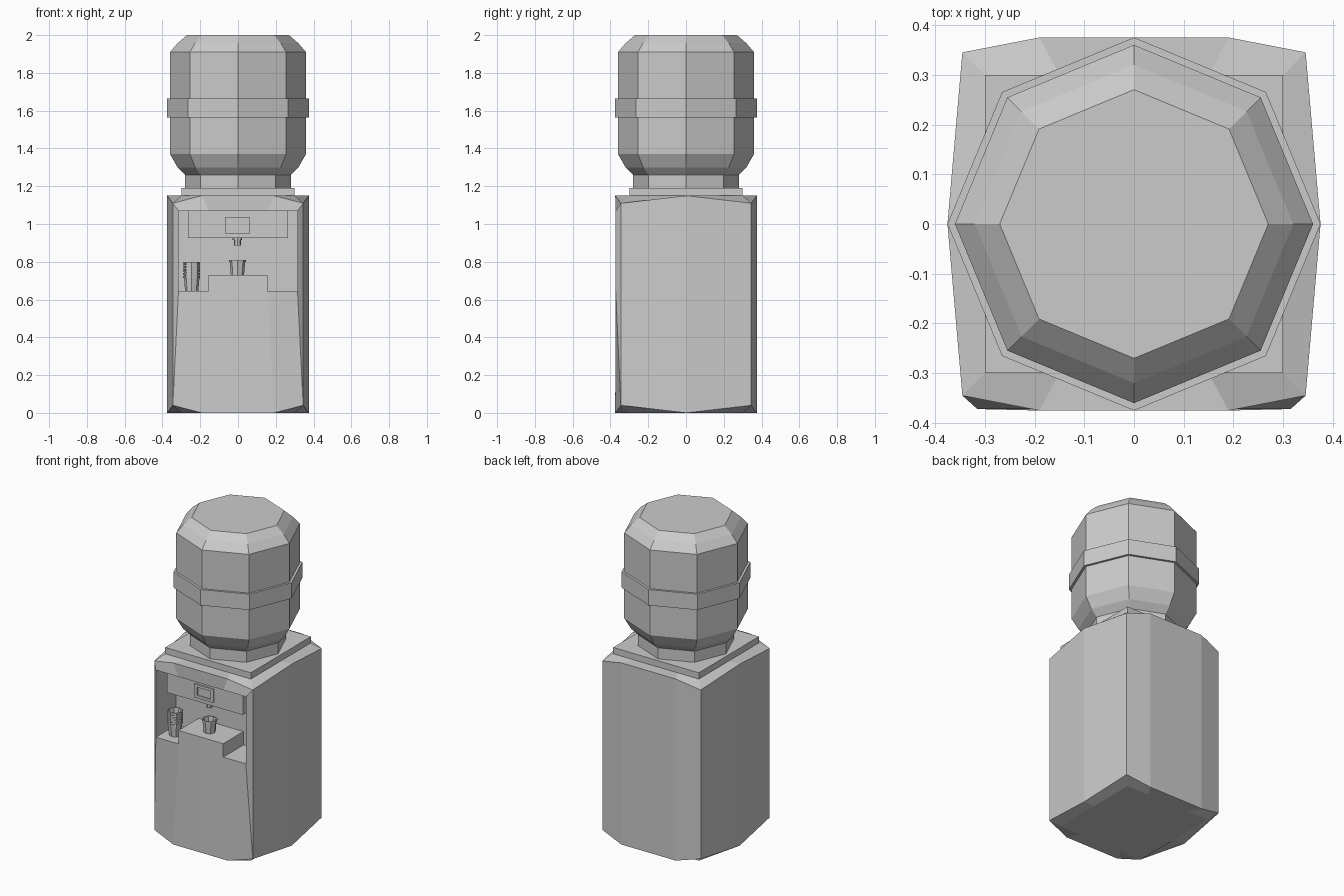
import bpy, bmesh, math

if "Cube" in bpy.data.objects:
    bpy.data.objects.remove(bpy.data.objects["Cube"])


def finish(name, bm):
    bmesh.ops.remove_doubles(bm, verts=bm.verts, dist=1e-5)
    bmesh.ops.recalc_face_normals(bm, faces=bm.faces)
    me = bpy.data.meshes.new(name)
    bm.to_mesh(me)
    bm.free()
    ob = bpy.data.objects.new(name, me)
    bpy.context.collection.objects.link(ob)
    return ob


def lathe(name, profile, loc=(0, 0), sides=8, closed=False):
    """Spin (radius, z) points round a vertical axis; cap the ends unless closed."""
    bm = bmesh.new()
    ang = [2 * math.pi * i / sides for i in range(sides)]
    rings = [[bm.verts.new((loc[0] + r * math.cos(a), loc[1] + r * math.sin(a), z))
              for a in ang] for r, z in profile]
    pairs = list(zip(rings, rings[1:]))
    if closed:
        pairs.append((rings[-1], rings[0]))
    else:
        bm.faces.new(rings[0])
        bm.faces.new(rings[-1])
    for lo, hi in pairs:
        for i in range(sides):
            j = (i + 1) % sides
            bm.faces.new((lo[i], lo[j], hi[j], hi[i]))
    return finish(name, bm)


def box(name, x, y, z):
    bm = bmesh.new()
    bmesh.ops.create_cube(bm, size=1)
    for v in bm.verts:
        v.co = [lo + (c + 0.5) * (hi - lo) for c, (lo, hi) in zip(v.co, (x, y, z))]
    return finish(name, bm)


# Cabinet: bulged box with a stepped dispensing recess, described as one half
F, B = -0.372, -0.17            # recess front and back
LOW, STEP, TOP = 0.645, 0.73, 1.07
XI, XO = 0.157, 0.315           # platform and recess half widths


def level(corner_z, z):
    """Half outline of the cabinet at its top or bottom, front to back."""
    return [(0, -.375, z), (.19, -.375, z), (.345, -.345, corner_z), (.375, 0, z),
            (.345, .345, corner_z), (.19, .375, z), (0, .375, z)]


bot, top = level(.04, 0), level(1.11, 1.15)
polys = [
    # front face around the opening
    [bot[0], bot[1], (XI, F, LOW), (XI, F, STEP), (0, F, STEP)],
    [bot[1], bot[2], (XO, F, LOW), (XI, F, LOW)],
    [bot[2], top[2], (XO, F, TOP), (XO, F, LOW)],
    [top[2], top[1], (XI, F, TOP), (XO, F, TOP)],
    [top[1], top[0], (0, F, TOP), (XI, F, TOP)],
    # recess floor, platform, side wall, ceiling and back
    [(XI, F, LOW), (XO, F, LOW), (XO, B, LOW), (XI, B, LOW)],
    [(XI, F, LOW), (XI, F, STEP), (XI, B, STEP), (XI, B, LOW)],
    [(0, F, STEP), (XI, F, STEP), (XI, B, STEP), (0, B, STEP)],
    [(XO, F, LOW), (XO, F, TOP), (XO, B, TOP), (XO, B, LOW)],
    [(0, F, TOP), (XI, F, TOP), (XO, F, TOP), (XO, B, TOP), (0, B, TOP)],
    [(0, B, STEP), (XI, B, STEP), (XI, B, LOW), (XO, B, LOW), (XO, B, TOP), (0, B, TOP)],
]
# side and back walls
for i in range(2, 6):
    polys.append([bot[i], bot[i + 1], top[i + 1], top[i]])
# top and bottom borders with flat centres
for ring, z in ((bot, 0), (top, 1.15)):
    inner = [(0, -.3, z), (.15, -.3, z), (.3, -.3, z), (.3, 0, z),
             (.3, .3, z), (.15, .3, z), (0, .3, z)]
    polys += [[ring[i], ring[i + 1], inner[i + 1], inner[i]] for i in range(6)]
    polys.append(inner)

bm = bmesh.new()
for s in (1, -1):
    for p in polys:
        bm.faces.new([bm.verts.new((s * x, y, z)) for x, y, z in p])
finish("cabinet", bm)

# Top plate, neck, bottle and its band
box("top_plate", (-.3, .3), (-.3, .3), (1.145, 1.19))
lathe("bottle_neck", [(.28, 1.185), (.28, 1.265)])
lathe("bottle", [(.28, 1.26), (.32, 1.30), (.36, 1.37), (.36, 1.91), (.32, 1.957), (.27, 2.0)])
lathe("bottle_band", [(.35, 1.565), (.375, 1.565), (.375, 1.665), (.35, 1.665)], closed=True)

# Control panel with a framed, inset button
box("control_panel", (-.265, .265), (-.33, B), (.925, TOP))
bm = bmesh.new()
rects = [(.067, .043, -.33), (.067, .043, -.338), (.047, .026, -.338), (.047, .026, -.331)]
loops = [[bm.verts.new((-.003 + sx * w, y, .993 + sz * h))
          for sx, sz in ((-1, -1), (1, -1), (1, 1), (-1, 1))] for w, h, y in rects]
for a, b in zip(loops, loops[1:]):
    for i in range(4):
        j = (i + 1) % 4
        bm.faces.new((a[i], a[j], b[j], b[i]))
bm.faces.new(loops[0])
bm.faces.new(loops[-1])
finish("button_frame", bm)

# Spout
lathe("spout", [(.019, .885), (.019, .915), (.025, .915), (.025, .93)], (-.003, -.28))


# Open cups: one on the platform, a stack beside it
def cup(name, x, z):
    lathe(name, [(.035, z), (.041, z + .07), (.045, z + .07), (.045, z + .08),
                 (.038, z + .08), (.032, z + .006)], (x, -.28))


cup("cup", -.003, STEP)
for i in range(6):
    cup(f"stacked_cup_{i + 1}", -.245, LOW + .015 * i)
